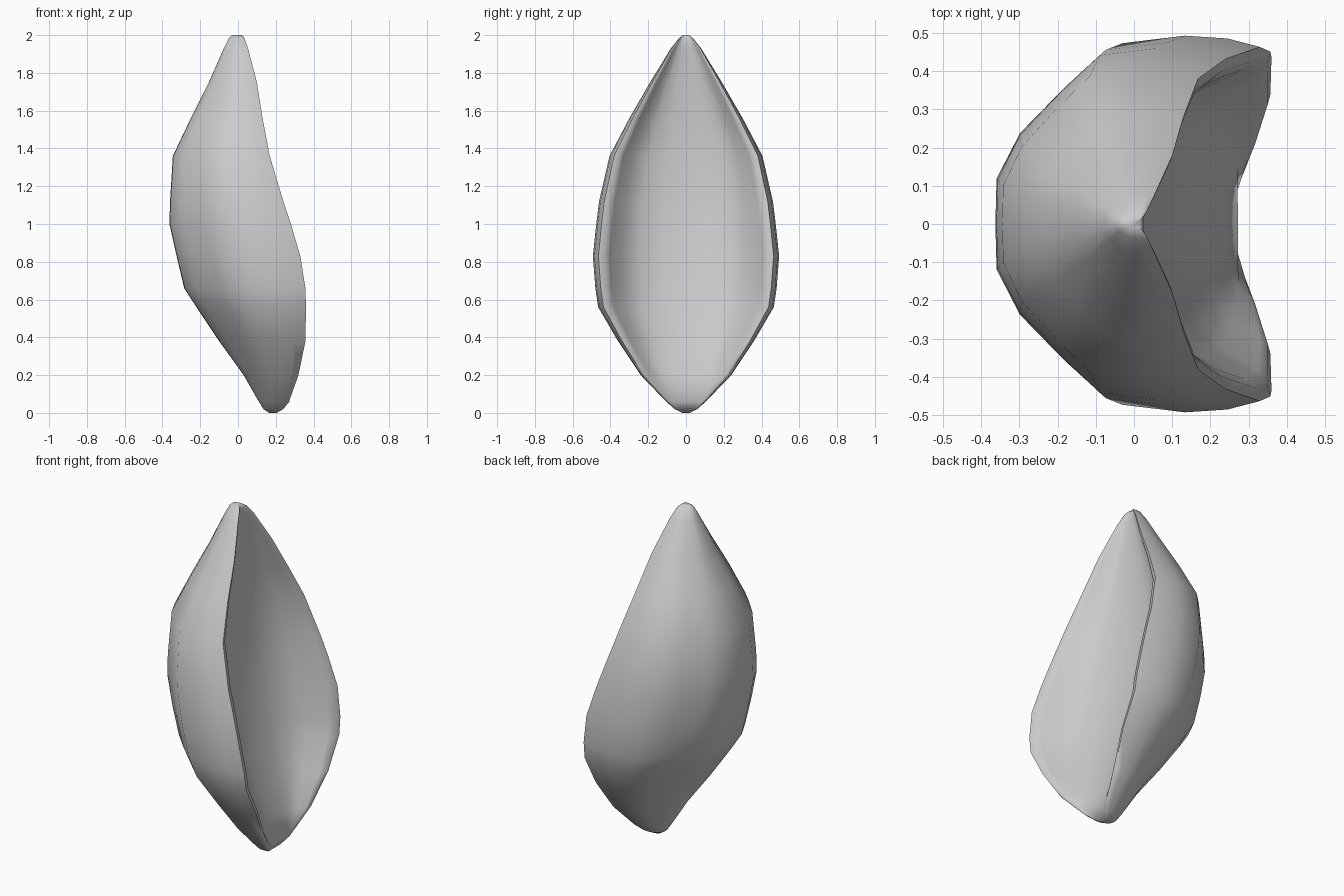
import bpy, bmesh, math

# Levels: z, back x, rim x, hollow floor x, half width
LEVELS = [
    (0.00, 0.165, 0.205, 0.205, 0.02),
    (0.02, 0.135, 0.24, 0.24, 0.06),
    (0.06, 0.11, 0.27, 0.272, 0.105),
    (0.20, 0.03, 0.32, 0.24, 0.24),
    (0.38, -0.10, 0.357, 0.185, 0.36),
    (0.56, -0.22, 0.36, 0.13, 0.465),
    (0.66, -0.285, 0.357, 0.105, 0.48),
    (0.83, -0.325, 0.33, 0.065, 0.493),
    (1.00, -0.363, 0.28, 0.035, 0.475),
    (1.12, -0.36, 0.24, 0.02, 0.46),
    (1.36, -0.345, 0.168, 0.0, 0.405),
    (1.56, -0.25, 0.13, 0.0, 0.30),
    (1.75, -0.155, 0.10, 0.01, 0.19),
    (1.93, -0.075, 0.053, 0.02, 0.08),
    (1.985, -0.048, 0.034, 0.025, 0.037),
    (2.00, -0.03, 0.02, 0.015, 0.015),
]
# Half section: (width fraction, depth fraction) from back centre to rim
OUTER = [(0, 0), (0.25, 0.005), (0.5, 0.10), (0.75, 0.28), (0.96, 0.45), (1.0, 0.7), (0.985, 0.87), (0.94, 1.0)]
# Hollow: (width fraction, height fraction between floor and rim)
INNER = [(0.87, 0.96), (0.82, 0.84), (0.7, 0.42), (0.5, 0.14), (0.25, 0.03), (0, 0)]


def section(z, xb, xr, xf, w):
    half = [(xb + t * (xr - xb), s * w) for s, t in OUTER]
    half += [(xf + t * (xr - xf), s * w) for s, t in INNER]
    mirrored = [(x, -y) for x, y in half[-2:0:-1]]
    return [(x, y, z) for x, y in half + mirrored]


# Cupped petal shell lofted through the sections
bm = bmesh.new()
rings = [[bm.verts.new(p) for p in section(*lv)] for lv in LEVELS]
n = len(rings[0])
for a, b in zip(rings, rings[1:]):
    for i in range(n):
        j = (i + 1) % n
        bm.faces.new((a[i], a[j], b[j], b[i]))
bm.faces.new(rings[0])
bm.faces.new(rings[-1])
bmesh.ops.recalc_face_normals(bm, faces=bm.faces)
mesh = bpy.data.meshes.new("petal_shell")
bm.to_mesh(mesh)
bm.free()
obj = bpy.data.objects.new("petal_shell", mesh)
bpy.context.collection.objects.link(obj)

# Smooth surface with a soft rim
bpy.context.view_layer.objects.active = obj
obj.select_set(True)
bpy.ops.object.shade_smooth_by_angle(angle=math.radians(80))
